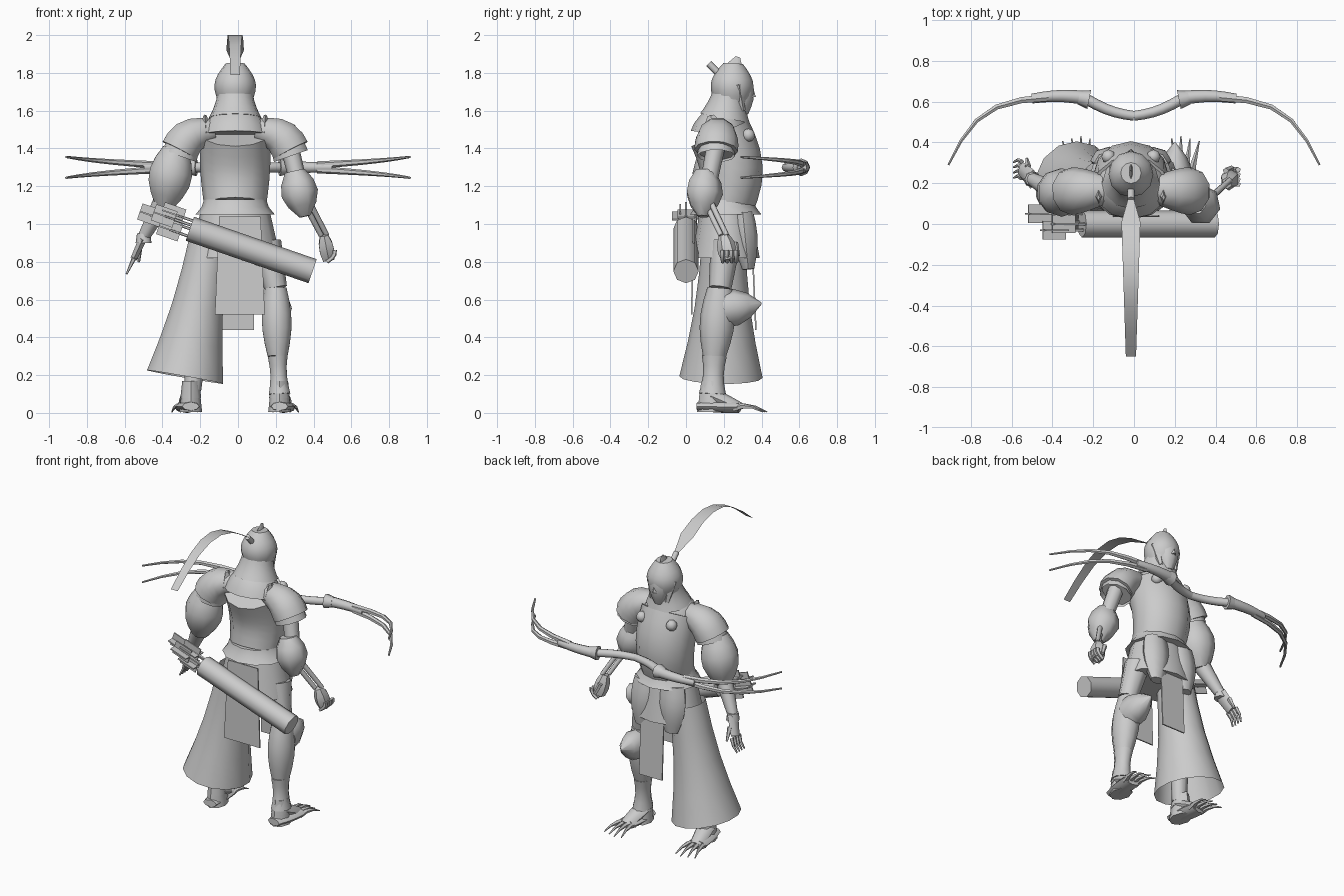
import bpy
import bmesh
import math
from mathutils import Vector

if "Cube" in bpy.data.objects:
    bpy.data.objects.remove(bpy.data.objects["Cube"], do_unlink=True)

grey = bpy.data.materials.new("plain grey")
grey.use_nodes = True
shade = (.6, .6, .6, 1)
grey.diffuse_color = shade
for node in grey.node_tree.nodes:
    if node.type == 'BSDF_PRINCIPLED':
        node.inputs["Base Color"].default_value = shade

X, Y, Z = Vector((1, 0, 0)), Vector((0, 1, 0)), Vector((0, 0, 1))
still = Vector()


def vec(x, y, z):
    return Vector((x, y, z))


def body(x, y, z):
    """A point measured from the body's own middle line."""
    return Vector((x - .015, y, z))


def finish(name, bm, smooth=True):
    bmesh.ops.recalc_face_normals(bm, faces=bm.faces)
    mesh = bpy.data.meshes.new(name)
    bm.to_mesh(mesh)
    bm.free()
    mesh.materials.append(grey)
    if smooth:
        mesh.shade_smooth()
        mesh.set_sharp_from_angle(angle=math.radians(50))
    obj = bpy.data.objects.new(name, mesh)
    bpy.context.collection.objects.link(obj)
    return obj


def limb(name, start, end, first, last, bulge=0, bend=still, depth=1,
         steps=5, sides=8, ref=Y, cap=True):
    """Tapered tube of oval sections; bulge swells it and bend arcs its path."""
    bm = bmesh.new()
    rings = []
    for i in range(steps + 1):
        t = i / steps
        arc = math.sin(math.pi * t)
        centre = start.lerp(end, t) + bend * arc
        tangent = (end - start + bend * math.pi * math.cos(math.pi * t)).normalized()
        deep = (ref - tangent * ref.dot(tangent)).normalized()
        wide = deep.cross(tangent)
        radius = first + (last - first) * t + bulge * arc
        ring = []
        for k in range(sides):
            angle = math.tau * k / sides
            offset = wide * math.sin(angle) + deep * math.cos(angle) * depth
            ring.append(bm.verts.new(centre + offset * radius))
        rings.append(ring)
    for low, high in zip(rings, rings[1:]):
        for k in range(sides):
            n = (k + 1) % sides
            bm.faces.new((low[k], low[n], high[n], high[k]))
    if cap:
        bm.faces.new(rings[0])
        bm.faces.new(rings[-1])
    return finish(name, bm)


def rod(name, start, end, first, last, **options):
    return limb(name, start, end, first, last, steps=1, **options)


def plate(name, centre, across, up, foot=1):
    """Thin hanging sheet; foot scales the width of its lower edge."""
    bm = bmesh.new()
    corners = (up - across, up + across, across * foot - up, -across * foot - up)
    bm.faces.new([bm.verts.new(centre + c) for c in corners])
    obj = finish(name, bm, False)
    mod = obj.modifiers.new("thickness", 'SOLIDIFY')
    mod.thickness = .008
    mod.offset = 0
    return obj


# Breastplate, collar, belt and hip armour
limb("cuirass", body(0, .21, 1.1), body(0, .18, 1.48), .165, .185, bulge=.01,
     bend=Y * .045, depth=.9, steps=6, sides=12)
limb("shoulder_yoke", body(0, .18, 1.47), body(0, .2, 1.6), .185, .1, bulge=.015,
     depth=.85, steps=3, sides=12)
limb("neck_guard", body(0, .205, 1.56), body(0, .235, 1.72), .14, .09, bulge=-.01,
     depth=.95, sides=12)
limb("belt", body(0, .21, 1.13), body(0, .21, 1.05), .165, .21, bulge=-.01,
     depth=.9, steps=2, sides=12)
limb("hip_skirt", body(0, .21, 1.08), body(0, .21, .82), .18, .24, depth=.75,
     steps=2, sides=12)

# Helmet with peak, face
limb("helmet", body(0, .24, 1.65), body(0, .25, 1.85), .09, .05, bulge=.038,
     depth=1.03, steps=7, sides=12)
rod("helmet_peak", body(0, .24, 1.78), body(0, .275, 1.885), .02, .003, depth=4, sides=6)
limb("face", body(0, .3, 1.58), body(0, .285, 1.76), .03, .065, bulge=.02)
rod("nose", body(0, .34, 1.74), body(0, .35, 1.67), .01, .02, sides=4)
for s in (-1, 1):
    rod("cheek_guard", body(s * .075, .27, 1.74), body(s * .055, .3, 1.6), .035, .015, sides=5)

# Plume holder and trailing ribbon plume
holder = body(0, .12, 1.85)
rod("plume_holder", body(0, .17, 1.8), holder, .018, .018, ref=X)
tail = body(0, -.65, 1.79)
count = 7
bm = bmesh.new()
edge = None
for i in range(count + 1):
    t = i / count
    centre = holder.lerp(tail, t) + Z * .18 * math.sin(math.pi * t)
    half = X * (.05 - .025 * t) * min(1, .3 + count * t)
    pair = [bm.verts.new(centre - half), bm.verts.new(centre + half)]
    if edge:
        bm.faces.new((edge[0], edge[1], pair[1], pair[0]))
    edge = pair
finish("plume", bm)

# Shoulder armour, chest knobs and front hip plates on both sides
for s in (-1, 1):
    limb("pauldron", body(s * .11, .17, 1.5), body(s * .295, .16, 1.39), .06, .105,
         bulge=.015, bend=vec(s * .03, 0, .02), depth=1.1, sides=10)
    rod("shoulder_lame", body(s * .26, .16, 1.46), body(s * .295, .16, 1.36), .09, .1,
        sides=10, cap=False)
    rod("collar_spike", body(s * .155, .15, 1.5), body(s * .16, .13, 1.575), .035, .008,
        depth=2, sides=4)
    knob = body(s * .11, .33, 1.47)
    rod("knob_stem", knob - Y * .06, knob, .018, .018, ref=Z)
    bm = bmesh.new()
    bmesh.ops.create_uvsphere(bm, u_segments=8, v_segments=6, radius=.035)
    bmesh.ops.translate(bm, verts=bm.verts, vec=knob)
    finish("chest_knob", bm)
    limb("front_tasset", body(s * .1, .3, 1.06), body(s * .11, .33, .76), .08, .045,
         bulge=.03, depth=.7)

# Hanging cloths
plate("back_cloth", body(.025, .035, .78), X * .11, vec(0, .005, .26), foot=1.2)
plate("front_cloth", body(.015, .36, .67), X * .085, vec(0, -.01, .23))

# Arm with puffed sleeve and open hand
elbow, wrist = vec(-.39, .16, 1.13), vec(-.5, .22, .93)
limb("puffed_sleeve", vec(-.33, .15, 1.4), vec(-.39, .16, 1.09), .07, .05, bulge=.06,
     sides=10)
limb("gauntlet", elbow, wrist, .055, .032)
rod("glove_cuff", wrist + Z * .02, wrist - Z * .03, .035, .042)
knuckles = vec(-.55, .265, .82)
rod("palm", wrist, knuckles, .025, .02, depth=2, sides=6)
for i in range(4):
    root = knuckles + Y * .026 * (i - 1.5)
    limb("finger", root, root - vec(.04, 0, .085), .013, .005, bend=Y * .01,
         steps=2, sides=5)
thumb = wrist - vec(.02, -.06, .05)
rod("thumb", thumb, thumb - vec(.005, -.04, .08), .016, .007, sides=5)

# Arm with elbow guard, bare forearm bones and fist
elbow, wrist = vec(.355, .11, 1.13), vec(.455, .2, .94)
rod("upper_arm", vec(.27, .16, 1.42), vec(.32, .12, 1.22), .05, .045)
limb("elbow_guard", vec(.3, .1, 1.28), vec(.355, .09, 1.04), .055, .03, bulge=.058,
     steps=4, sides=7)
for k in (-1, 1):
    gap = vec(.015, .015, 0) * k
    rod("forearm_bone", elbow + gap, wrist + gap, .016, .014)
fist = vec(.48, .23, .81)
limb("fist", wrist, fist, .025, .035, bulge=.015, depth=1.15, steps=3, sides=6)
for i in range(4):
    curl = fist + vec(.03, .024 * (i - 1.5), .05)
    limb("curled_finger", curl, curl - vec(.04, 0, .06), .014, .012, bend=X * .015,
         steps=3, sides=5)
rod("fist_thumb", fist + vec(-.03, .03, .09), fist + vec(0, .045, .02), .016, .012, sides=5)

# Long robe over one leg
limb("robe", vec(-.15, .2, .92), vec(-.28, .185, .19), .11, .21, bulge=-.02,
     depth=1.05, steps=4, sides=14, cap=False)
rod("robed_leg", vec(-.2, .19, .6), vec(-.24, .14, .12), .07, .045)

# Armoured leg
knee, shin = vec(.2, .18, .66), vec(.21, .15, .3)
rod("thigh", vec(.15, .21, .9), knee, .08, .06)
limb("calf_guard", knee, shin, .06, .055, bulge=.025, depth=1.12, sides=10)
limb("shin_guard", shin, vec(.22, .14, .1), .055, .06, bulge=-.012, depth=1.2,
     steps=4, sides=10)
limb("knee_guard", vec(.2, .2, .55), vec(.2, .4, .58), .085, .004, bulge=.03,
     depth=1.15, steps=3, ref=Z)

# Clawed feet
for s in (-1, 1):
    ankle = body(s * .235, .14, .08)
    rod("ankle_cuff", ankle + Z * .09, ankle, .045, .055, depth=1.3)
    rod("heel", ankle + Z * .02, ankle - Z * .075, .05, .06, depth=1.35)
    limb("instep", ankle + Z * .01, body(s * .26, .29, .025), .055, .04, bulge=.005,
         depth=.7, steps=3, ref=Z)
    limb("foot", body(s * .235, .06, .035), body(s * .26, .28, .03), .045, .06,
         bulge=.01, depth=.5, steps=4, ref=Z)
    for i in range(4):
        root = body(s * (.22 + .025 * i), .25, .025)
        reach = vec(s * .02 * (i - 1), .18 - .012 * abs(i - 1), -.02)
        limb("claw", root, root + reach, .02, .003, bend=Z * .02, steps=3, sides=5, ref=Z)

# Quiver slung across the back, with feathered arrows
top, base = vec(-.255, 0, .975), vec(.395, 0, .75)
rod("quiver", base, top, .067, .067)
along = (top - base).normalized()
above = Y.cross(along)
if above.z < 0:
    above.negate()
for lift, back, reach in ((.045, 0, .05), (-.04, .01, .04), (0, .05, .16), (.02, -.03, .09)):
    root = top + above * lift + Y * back
    vane = root + along * (reach + .06)
    rod("arrow_shaft", root - along * .1, vane, .008, .008, sides=5)
    for fin in (above, Y):
        plate("arrow_feather", vane, fin * .045, along * .06)

# Curved bow whose limbs split in two towards the tips
for s in (-1, 1):
    def bow(x, y, rise=0):
        return vec(s * x, y, 1.3 + rise)
    limb("bow_grip", bow(0, .53), bow(.23, .61), .024, .027, bend=Y * -.015, ref=Z)
    rod("bow_collar", bow(.22, .61), bow(.27, .62), .047, .034, ref=Z)
    limb("bow_limb", bow(.25, .62), bow(.5, .615), .034, .024, bend=Y * .01, ref=Z)
    for k in (-1, 1):
        limb("bow_tip", bow(.42, .62, k * .012), bow(.91, .29, k * .055), .02, .006,
             bend=vec(s * .06, .09, 0), sides=6, ref=Z)
